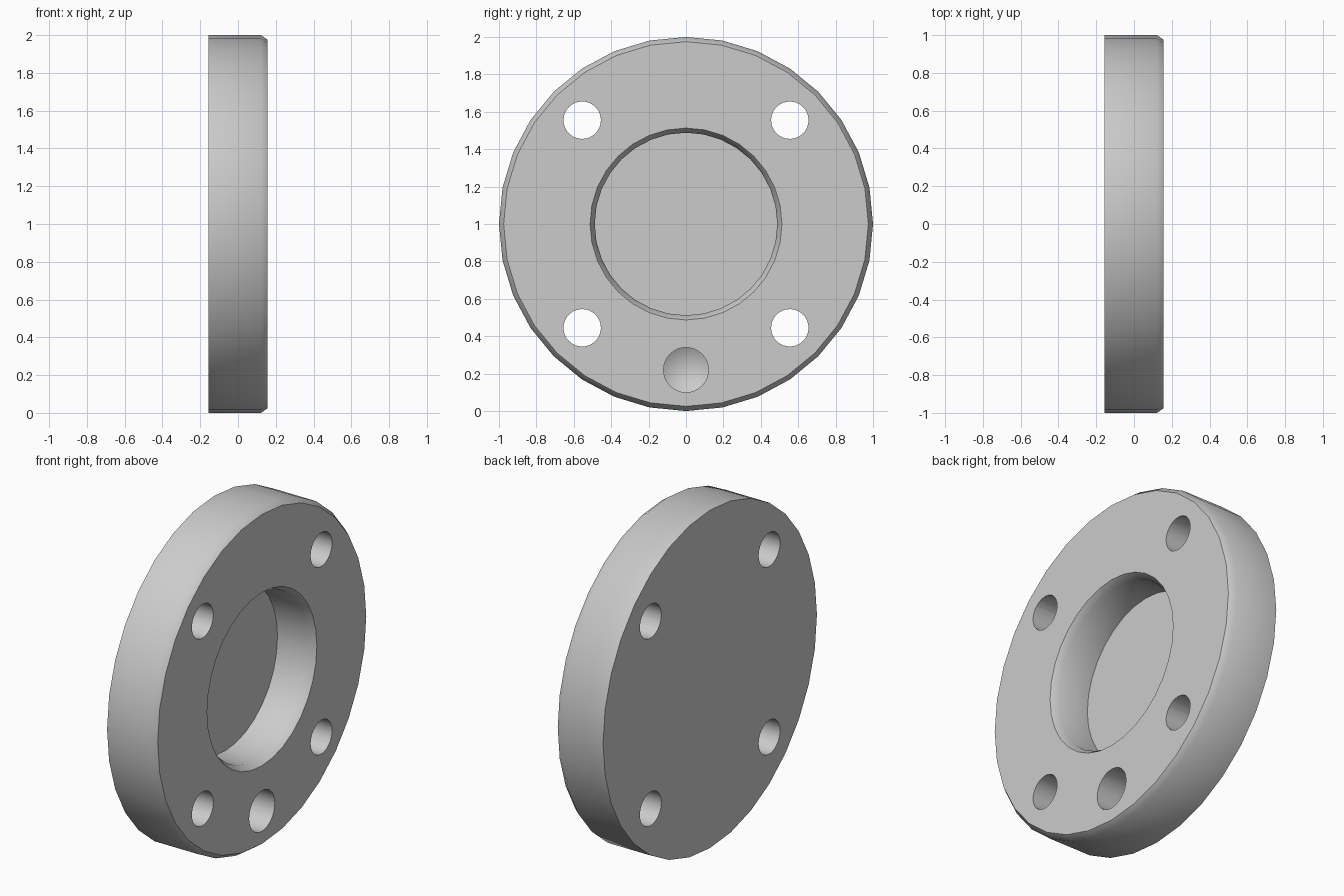
import bpy, bmesh, math
from mathutils import Matrix, Vector

cube = bpy.data.objects.get("Cube")
if cube:
    bpy.data.objects.remove(cube, do_unlink=True)

HALF = 0.157     # half the thickness
SIDES = 32
HOLE = 0.555     # bolt hole offset from the axis

grey = bpy.data.materials.new("light_grey")
grey.use_nodes = True
grey.diffuse_color = (0.6, 0.6, 0.6, 1)
grey.node_tree.nodes["Principled BSDF"].inputs["Base Color"].default_value = (0.6, 0.6, 0.6, 1)


def lathe(name, profile, y=0.0, z=1.0):
    """Turn (x, radius) points around an axis along x."""
    bm = bmesh.new()
    verts = [bm.verts.new((x, 0, r)) for x, r in profile]
    edges = [bm.edges.new(pair) for pair in zip(verts, verts[1:])]
    bmesh.ops.spin(bm, geom=verts + edges, cent=(0, 0, 0), axis=(1, 0, 0),
                   angle=math.tau, steps=SIDES, use_duplicate=False)
    bmesh.ops.remove_doubles(bm, verts=bm.verts[:], dist=0.0001)
    bmesh.ops.recalc_face_normals(bm, faces=bm.faces[:])
    bmesh.ops.transform(bm, matrix=Matrix.Translation(Vector((0, y, z))), verts=bm.verts[:])
    mesh = bpy.data.meshes.new(name)
    bm.to_mesh(mesh)
    bm.free()
    mesh.materials.append(grey)
    obj = bpy.data.objects.new(name, mesh)
    bpy.context.collection.objects.link(obj)
    return obj


# Disc with a chamfered rim and a round, chamfered pocket
floor = HALF - 0.24
flange = lathe("flange_disc", [
    (-HALF, 0), (-HALF, 1), (HALF - 0.035, 1), (HALF, 0.975),
    (HALF, 0.513), (HALF - 0.04, 0.488), (floor, 0.488), (floor, 0)])

# Four through holes
cutters = [lathe("bolt_hole_cutter", [(-0.3, 0), (-0.3, 0.1), (0.3, 0.1), (0.3, 0)],
                 sy * HOLE, 1 + sz * HOLE)
           for sy in (-1, 1) for sz in (-1, 1)]

# Blind drilled hole with a conical tip
cutters.append(lathe("drill_hole_cutter", [
    (HALF - 0.27, 0), (HALF - 0.2, 0.12), (0.3, 0.12), (0.3, 0)], 0, 0.22))

bpy.ops.object.select_all(action='DESELECT')
flange.select_set(True)
bpy.context.view_layer.objects.active = flange
for cutter in cutters:
    cutter.hide_render = True
    mod = flange.modifiers.new("drill", 'BOOLEAN')
    mod.operation = 'DIFFERENCE'
    mod.solver = 'EXACT'
    mod.object = cutter
    bpy.ops.object.modifier_apply(modifier=mod.name)
    bpy.data.objects.remove(cutter, do_unlink=True)

bpy.ops.object.shade_smooth_by_angle(angle=math.radians(40))
